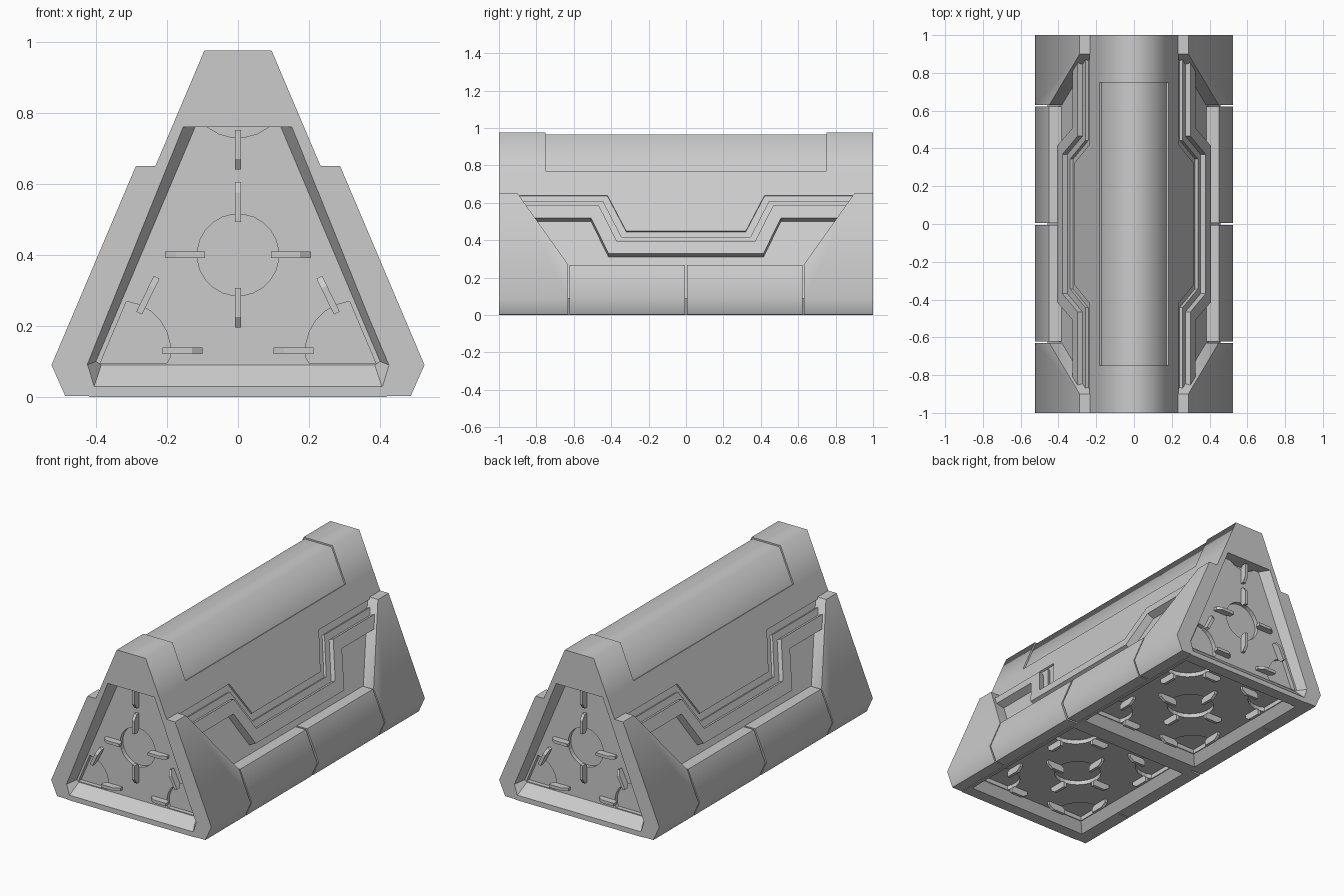
import bpy, bmesh, math

if "Cube" in bpy.data.objects:
    bpy.data.objects.remove(bpy.data.objects["Cube"], do_unlink=True)

grey = bpy.data.materials.new("plain grey")
grey.use_nodes = True
grey.diffuse_color = (0.6, 0.6, 0.6, 1)
grey.node_tree.nodes["Principled BSDF"].inputs["Base Color"].default_value = (0.6, 0.6, 0.6, 1)

SLOPE = 0.424      # sideways run of the sloped wall per unit of height
SUNK = 0.012       # depth of the body below the outer skin


def loft(bm, rings):
    """Closed solid through a list of equal-length rings."""
    rows = [[bm.verts.new(p) for p in ring] for ring in rings]
    n = len(rows[0])
    for a, b in zip(rows, rows[1:]):
        for i in range(n):
            bm.faces.new((a[i], a[(i + 1) % n], b[(i + 1) % n], b[i]))
    bm.faces.new(rows[0])
    bm.faces.new(rows[-1])


def solids(name, parts, axes=(), smooth=None):
    """One object from several lofted solids, optionally mirrored."""
    bm = bmesh.new()
    for rings in parts:
        loft(bm, rings)
    bmesh.ops.recalc_face_normals(bm, faces=bm.faces)
    mesh = bpy.data.meshes.new(name)
    bm.to_mesh(mesh)
    bm.free()
    mesh.materials.append(grey)
    obj = bpy.data.objects.new(name, mesh)
    bpy.context.collection.objects.link(obj)
    if smooth:
        bpy.ops.object.select_all(action='DESELECT')
        obj.select_set(True)
        bpy.context.view_layer.objects.active = obj
        bpy.ops.object.shade_smooth_by_angle(angle=math.radians(smooth))
    if axes:
        mod = obj.modifiers.new("mirror", 'MIRROR')
        mod.use_axis = ['X' in axes, 'Y' in axes, False]
        mod.use_mirror_merge = False
    return obj


def cut(target, rings):
    """Subtract a lofted solid from the target."""
    cutter = solids("cutter", [rings])
    cutter.hide_render = True
    mod = target.modifiers.new("cut", 'BOOLEAN')
    mod.operation = 'DIFFERENCE'
    mod.solver = 'EXACT'
    mod.object = cutter
    bpy.context.view_layer.objects.active = target
    bpy.ops.object.modifier_apply(modifier=mod.name)
    bpy.data.objects.remove(cutter, do_unlink=True)


def wall_x(z):
    """Half width of the outer skin at a height."""
    return 0.43 + z * 0.04 / 0.09 if z < 0.09 else 0.47 - (z - 0.09) * SLOPE


def both(half):
    """Full outline from its right half."""
    return half + [(-x, z) for x, z in reversed(half)]


def at_y(outline, y):
    return [(x, y, z) for x, z in outline]


# Prism body
profile = both([(wall_x(z) - SUNK, z) for z in (0, 0.09, 0.965)])
body = solids("body", [[at_y(profile, -1), at_y(profile, 1)]])


# Local frames of the recessed floors: (across, along, outward) to world
def end_frame(s):
    return lambda a, b, c: (a, s * (0.94 + c), b)


def base_frame(s):
    return lambda a, b, c: (a, s * b, 0.05 - c)


def end_clamp(a, b):
    b = min(max(b, 0.095), 0.91)
    lim = 0.39 - (b - 0.09) * SLOPE
    return min(max(a, -lim), lim), b


def base_clamp(a, b):
    return min(max(a, -0.355), 0.355), min(max(b, 0.095), 0.885)


end_open = both([(0.405, 0.03), (0.425, 0.09), (0.075, 0.95)])
end_floor = both([(0.385, 0.09), (0.4, 0.1), (0.055, 0.915)])
base_open = [(-0.4, 0.05), (0.4, 0.05), (0.4, 0.93), (-0.4, 0.93)]
base_floor = [(-0.36, 0.09), (0.36, 0.09), (0.36, 0.89), (-0.36, 0.89)]

# Round pits: centre, radius, clip directions in degrees
end_pits = [(0, 0.4, 0.115, (0, 90, 180, 270)), (0, 0.87, 0.14, (270,)),
            (-0.33, 0.13, 0.14, (0, 64)), (0.33, 0.13, 0.14, (180, 116))]
base_pits = [(0, 0.49, 0.13, (0, 90, 180, 270)),
             (-0.31, 0.14, 0.14, (0, 90)), (0.31, 0.14, 0.14, (180, 90)),
             (-0.31, 0.84, 0.14, (0, 270)), (0.31, 0.84, 0.14, (180, 270))]


def pit_outline(cx, cy, r, clamp):
    pts = []
    for i in range(24):
        t = math.tau * (i + 0.5) / 24
        p = clamp(cx + r * math.cos(t), cy + r * math.sin(t))
        if not pts or math.dist(p, pts[-1]) > 0.002:
            pts.append(p)
    if math.dist(pts[0], pts[-1]) < 0.002:
        pts.pop()
    return pts


def clip(frame, cx, cy, r, deg):
    """Slim tapered catch lying across the rim of a pit."""
    t = math.radians(deg)
    c, s = math.cos(t), math.sin(t)
    side = [(r - 0.022, 0.012), (r + 0.01, -0.01), (r + 0.09, -0.01),
            (r + 0.09, 0.02), (r + 0.06, 0.04), (r - 0.022, 0.04)]
    return [[frame(cx + d * c - w * s, cy + d * s + w * c, h) for d, h in side]
            for w in (-0.009, 0.009)]


def recess(name, frame, opening, floor, pits, clamp, rise=0.06):
    # extend the slanted walls a little past the opening
    grow = [(a + (a - p) * 0.2, b + (b - q) * 0.2) for (a, b), (p, q) in zip(opening, floor)]
    cut(body, [[frame(a, b, rise * 1.2) for a, b in grow],
               [frame(a, b, 0) for a, b in floor]])
    clips = []
    for cx, cy, r, dirs in pits:
        ring = pit_outline(cx, cy, r, clamp)
        cut(body, [[frame(a, b, h) for a, b in ring] for h in (0.002, -0.025)])
        clips += [clip(frame, cx, cy, r, d) for d in dirs]
    solids(name, clips)


for s, word in ((-1, "front"), (1, "back")):
    recess(word + "_end_clips", end_frame(s), end_open, end_floor, end_pits, end_clamp)
    recess(word + "_base_clips", base_frame(s), base_open, base_floor, base_pits, base_clamp, 0.05)

# Rounded-looking ridge: end caps and the lower cover between them
cap = both([(wall_x(z), z) for z in (0.76, 0.975)])
solids("ridge_end_cap", [[at_y(cap, -1), at_y(cap, -0.75)]], 'Y', 75)
cover = both([(wall_x(z) - SUNK + 0.002, z) for z in (0.74, 0.966)])
solids("ridge_cover", [[at_y(cover, -0.76), at_y(cover, 0.76)]], (), 75)


# Plates lying on the sloped walls, outlined by (y, z)
def plate(name, outline, low, high):
    rings = [[(wall_x(z) + 0.92 * h, y, z + 0.42 * h) for y, z in outline]
             for h in (low, high)]
    return solids(name, [rings], 'X')


def zigzag(z, end):
    half = [(0.32 + (0.64 - z) * 0.7, z - 0.19), (0.42 + (0.64 - z) * 0.65, z), (end, z)]
    return [(-y, w) for y, w in reversed(half)] + half


def band(top, bottom):
    return zigzag(top, 0.9) + zigzag(bottom, 0.9)[::-1]


upper = zigzag(0.64, 1.0) + [(1, 0.77), (0.75, 0.77), (-0.75, 0.77), (-1, 0.77)]
plate("upper_side_panel", upper, -0.02, 0)
plate("thin_side_band", band(0.605, 0.555), -0.02, 0.006)
plate("raised_side_band", band(0.57, 0.505), -0.02, 0.035)


# Thick lower armour: cross-section at a station along the length
def section(y, top):
    heights = (0.003, 0.09, top)
    inner = [(wall_x(z) - SUNK - 0.005, y, z) for z in heights]
    outer = [(wall_x(z) + 0.055, y, z) for z in heights]
    return inner + outer[::-1]


solids("end_side_block", [[section(-1, 0.65), section(-0.9, 0.65), section(-0.63, 0.27)]], 'XY', 50)
solids("lower_side_panel", [[section(-0.622, 0.268), section(-0.006, 0.268)]], 'XY', 50)
